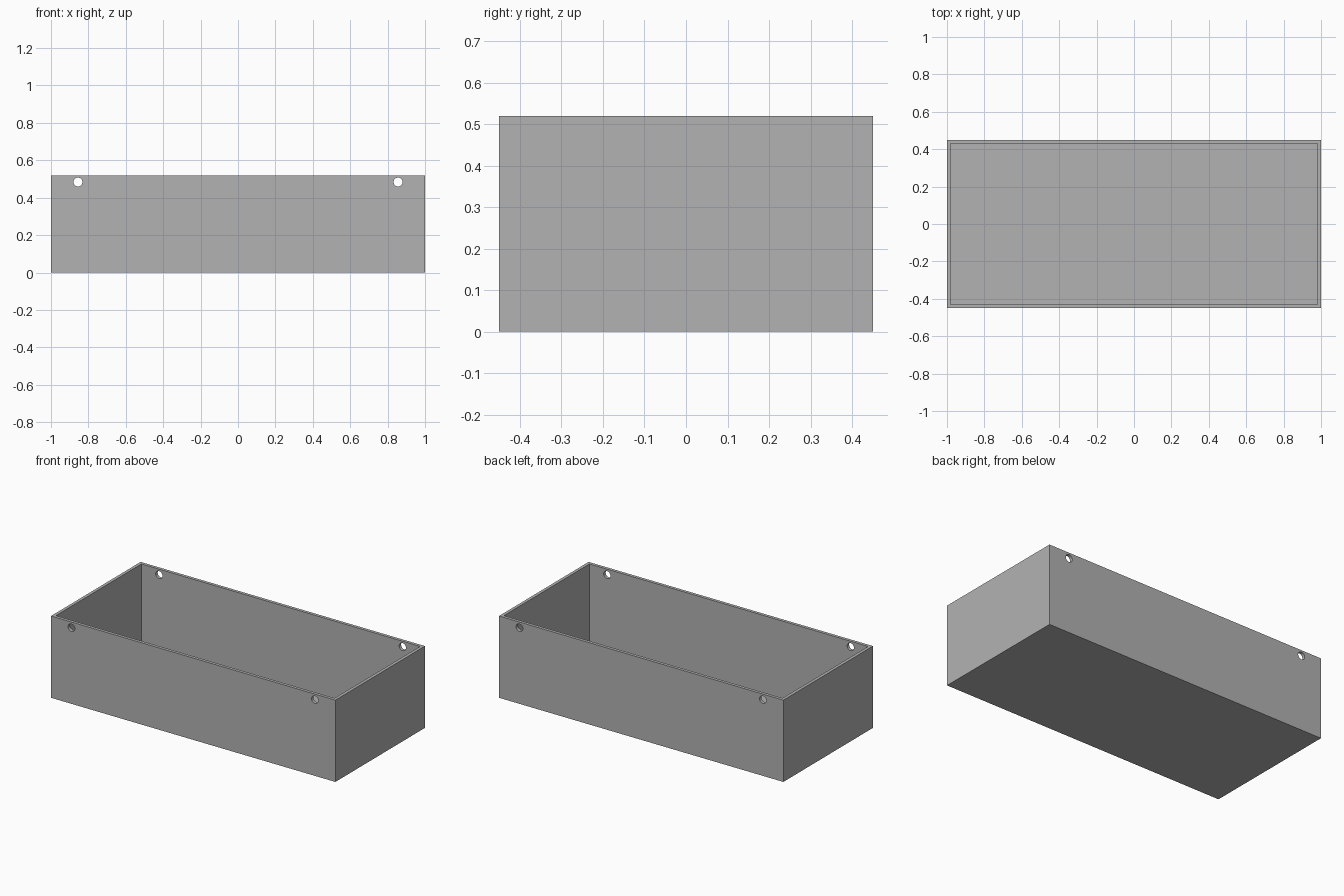
import bpy
from math import pi

if "Cube" in bpy.data.objects:
    bpy.data.objects.remove(bpy.data.objects["Cube"])

LENGTH, DEPTH, HEIGHT = 2.0, 0.9, 0.52
WALL = 0.02
HOLE_X, HOLE_Z, HOLE_RADIUS = 0.856, 0.484, 0.024

grey = bpy.data.materials.new("plain grey")
grey.use_nodes = True
colour = (0.448, 0.448, 0.448, 1)
grey.diffuse_color = colour
grey.node_tree.nodes["Principled BSDF"].inputs["Base Color"].default_value = colour


def block(name, size, bottom):
    """Block centred on x and y, resting at the given height."""
    bpy.ops.mesh.primitive_cube_add(size=1, location=(0, 0, bottom + size[2] / 2))
    obj = bpy.context.object
    obj.name = name
    obj.scale = size
    bpy.ops.object.transform_apply(location=True, rotation=False, scale=True)
    obj.data.materials.append(grey)
    return obj


def cut(target, cutter):
    """Subtract the cutter from the target and remove the cutter."""
    cutter.hide_render = True
    mod = target.modifiers.new("cut", "BOOLEAN")
    mod.operation = "DIFFERENCE"
    mod.solver = "EXACT"
    mod.object = cutter
    bpy.context.view_layer.objects.active = target
    bpy.ops.object.modifier_apply(modifier=mod.name)
    bpy.data.objects.remove(cutter)


# Open-topped tray
tray = block("open_tray", (LENGTH, DEPTH, HEIGHT), 0)
cut(tray, block("cavity_cutter", (LENGTH - 2 * WALL, DEPTH - 2 * WALL, HEIGHT), WALL))

# Round holes through the front and back walls, near the rim
for side in (-1, 1):
    bpy.ops.mesh.primitive_cylinder_add(
        vertices=32, radius=HOLE_RADIUS, depth=DEPTH * 1.2,
        location=(side * HOLE_X, 0, HOLE_Z), rotation=(pi / 2, 0, 0))
    drill = bpy.context.object
    drill.name = "hole_cutter"
    drill.data.materials.append(grey)
    cut(tray, drill)

# Smooth hole walls, sharp box edges
bpy.ops.object.select_all(action="DESELECT")
tray.select_set(True)
bpy.context.view_layer.objects.active = tray
bpy.ops.object.shade_smooth_by_angle(angle=pi / 6)
